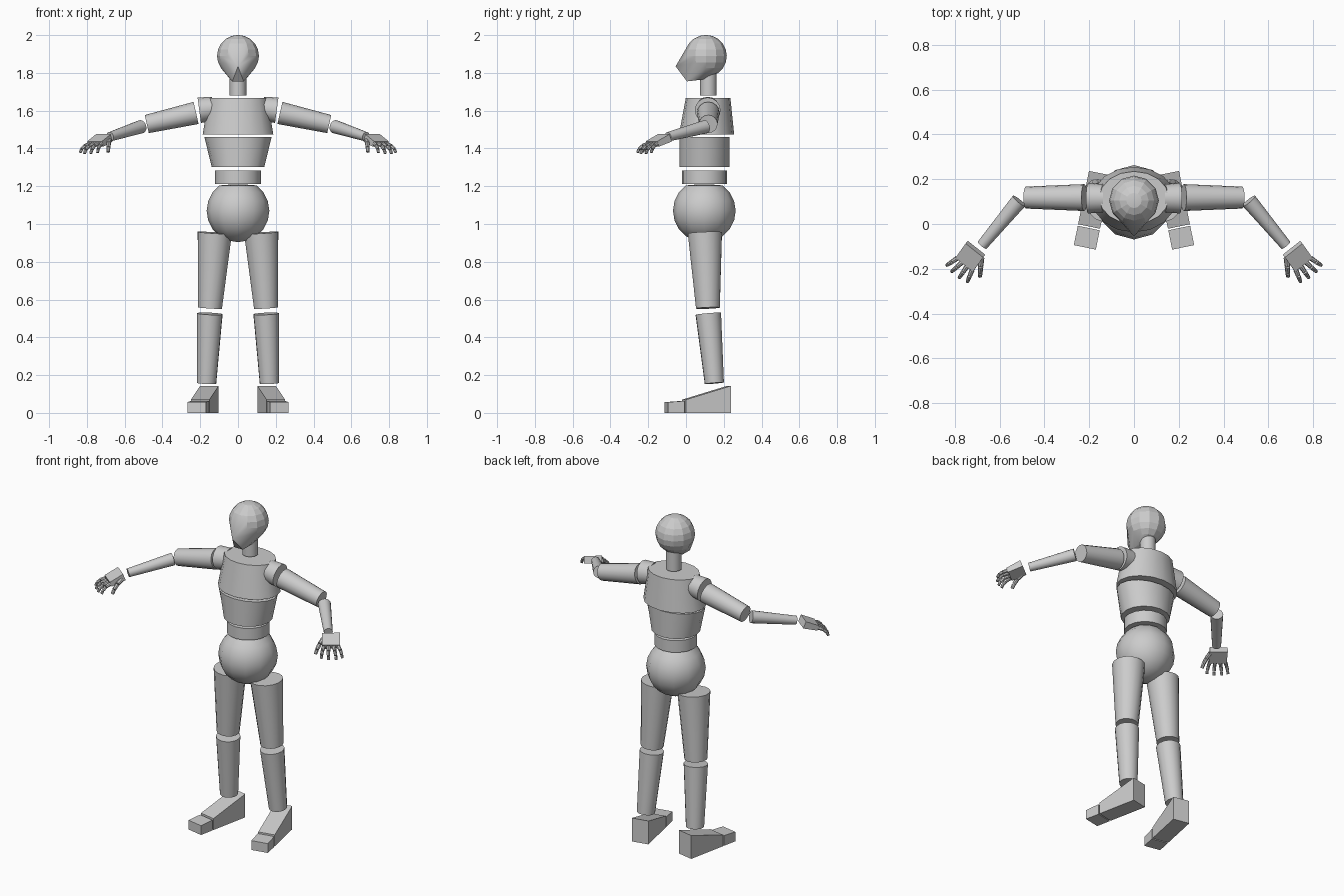
import bpy, bmesh, math
from mathutils import Vector as V

if "Cube" in bpy.data.objects:
    bpy.data.objects.remove(bpy.data.objects["Cube"])


def finish(name, bm):
    bmesh.ops.recalc_face_normals(bm, faces=bm.faces)
    me = bpy.data.meshes.new(name)
    bm.to_mesh(me)
    bm.free()
    ob = bpy.data.objects.new(name, me)
    bpy.context.collection.objects.link(ob)
    me.shade_smooth()
    me.set_sharp_from_angle(angle=math.radians(38))
    return ob


def hull(name, pts, bm=None):
    bm = bm or bmesh.new()
    for p in pts:
        bm.verts.new(p)
    r = bmesh.ops.convex_hull(bm, input=bm.verts)
    junk = {g for g in r["geom_interior"] + r["geom_unused"]
            if isinstance(g, bmesh.types.BMVert)}
    bmesh.ops.delete(bm, geom=list(junk), context='VERTS')
    return finish(name, bm)


def loft(name, rings, n=16, axis=(0, 0, 1)):
    """Closed tube through elliptical rings (centre, rx, ry)."""
    q = V(axis).to_track_quat('Z', 'Y')
    bm = bmesh.new()
    loops = [[bm.verts.new(V(c) + q @ V((rx * math.cos(i * math.tau / n),
                                         ry * math.sin(i * math.tau / n), 0)))
              for i in range(n)] for c, rx, ry in rings]
    for a, b in zip(loops, loops[1:]):
        for i in range(n):
            j = (i + 1) % n
            bm.faces.new((a[i], a[j], b[j], b[i]))
    bm.faces.new(loops[0])
    bm.faces.new(loops[-1])
    return finish(name, bm)


def limb(name, a, b, ra, rb, n=16):
    return loft(name, [(a, ra, ra), (b, rb, rb)], n, V(b) - V(a))


def sphere(c, r):
    bm = bmesh.new()
    bmesh.ops.create_uvsphere(bm, u_segments=12, v_segments=10, radius=r)
    bmesh.ops.translate(bm, verts=bm.verts, vec=c)
    return bm


# Head with pointed face and chin
hull("head", [(0, -.055, 1.835), (-.03, .005, 1.755), (.03, .005, 1.755),
              (-.04, .09, 1.765), (.04, .09, 1.765)],
     sphere((0, .105, 1.89), .111))
limb("neck", (0, .118, 1.68), (0, .118, 1.80), .044, .044)

# Torso blocks
loft("chest", [((0, .109, 1.475), .187, .146), ((0, .117, 1.668), .155, .118)])
loft("abdomen", [((0, .098, 1.302), .139, .132), ((0, .098, 1.46), .178, .132)])
loft("waist", [((0, .098, 1.212), .121, .119), ((0, .098, 1.284), .121, .119)])

# Pelvis ball with flat top
bm = sphere((0, .097, 1.07), .166)
for v in bm.verts:
    v.co.z = min(v.co.z, 1.208)
finish("pelvis", bm)


def digit(name, start, heading, lengths, pitches, r):
    """Finger of short jointed segments curling downwards."""
    p, h = V(start), math.radians(heading)
    for k, (length, pitch) in enumerate(zip(lengths, pitches)):
        t = math.radians(pitch)
        d = V((math.cos(h) * math.cos(t), math.sin(h) * math.cos(t), -math.sin(t)))
        yield f"{name}_{k + 1}", p + d * .002, p + d * (length - .002), r * (1 - .12 * k)
        p = p + d * length


for side, s in (("left", 1), ("right", -1)):
    def m(x, y, z):
        return V((s * x, y, z))

    # Arm
    limb(side + "_shoulder", m(.13, .115, 1.612), m(.205, .115, 1.602), .062, .068)
    limb(side + "_upper_arm", m(.222, .118, 1.588), m(.483, .118, 1.529), .06, .049)
    limb(side + "_forearm", m(.513, .103, 1.515), m(.678, -.095, 1.462), .036, .025)

    # Palm
    w, k, u = V((.708, -.112, 1.456)), V((.755, -.178, 1.424)), V((.78, .62, 0))
    up = u.cross(k - w).normalized()
    up = up if up.z > 0 else -up
    hull(side + "_palm", [m(*(c + u * a * .05 + up * b * t))
                          for c, t in ((w, .021), (k, .015))
                          for a in (-1, 1) for b in (-1, 1)])

    # Fingers and thumb
    segs = []
    for i, heading in enumerate((-68, -56, -42, -34)):
        long = 1.0 if i in (1, 2) else .9
        segs += digit(f"{side}_finger_{i + 1}", k + u * (i - 1.5) * .028, heading,
                      [x * long for x in (.035, .029, .024)], (20, 42, 65), .0115)
    segs += digit(side + "_thumb", (.682, -.15, 1.442), -86,
                  (.042, .037, .028), (22, 38, 55), .014)
    for name, a, b, r in segs:
        limb(name, m(*a), m(*b), r, r * .88, 8)

    # Leg
    limb(side + "_thigh", m(.123, .1, .953), m(.148, .116, .555), .092, .064)
    limb(side + "_shin", m(.149, .118, .525), m(.166, .15, .157), .068, .051)

    # Foot and toe blocks, turned slightly outwards
    f, g = V((.2, -.98, 0)), V((.98, .2, 0))
    heel = V((.152, .227, 0))

    def block(name, d0, d1, h0, h1):
        hull(name, [m(*(heel + f * d + g * a * .05 + V((0, 0, z))))
                    for d, h in ((d0, h0), (d1, h1))
                    for a in (-1, 1) for z in (0, h)])
    block(side + "_foot", 0, .243, .143, .07)
    block(side + "_toes", .25, .338, .063, .057)
